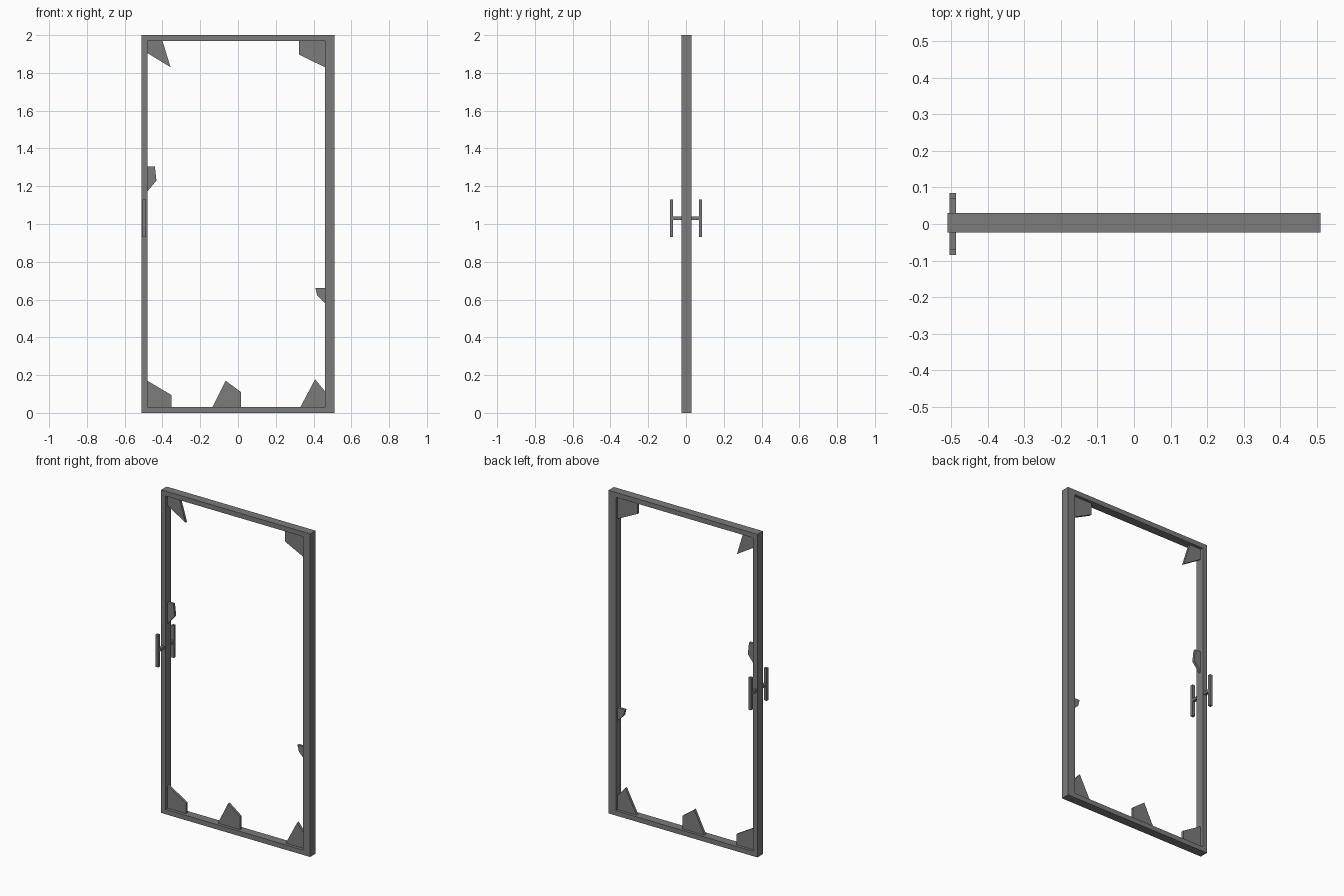
import bpy
import bmesh

cube = bpy.data.objects.get("Cube")
if cube:
    bpy.data.objects.remove(cube, do_unlink=True)

grey = bpy.data.materials.new("dark grey")
grey.use_nodes = True
grey.diffuse_color = (0.2, 0.2, 0.2, 1)
grey.node_tree.nodes["Principled BSDF"].inputs["Base Color"].default_value = (0.2, 0.2, 0.2, 1)


def finish(name, bm):
    bmesh.ops.recalc_face_normals(bm, faces=bm.faces)
    mesh = bpy.data.meshes.new(name)
    bm.to_mesh(mesh)
    bm.free()
    mesh.materials.append(grey)
    obj = bpy.data.objects.new(name, mesh)
    bpy.context.collection.objects.link(obj)
    return obj


def box(name, lo, hi):
    bm = bmesh.new()
    bmesh.ops.create_cube(bm, size=1)
    for v in bm.verts:
        v.co = [(a + b) / 2 + c * (b - a) for a, b, c in zip(lo, hi, v.co)]
    return finish(name, bm)


def slab(name, outline, y0, y1):
    """Extrude an x-z outline from y0 to y1."""
    bm = bmesh.new()
    face = bm.faces.new([bm.verts.new((x, y0, z)) for x, z in outline])
    new = bmesh.ops.extrude_face_region(bm, geom=[face])["geom"]
    for v in new:
        if isinstance(v, bmesh.types.BMVert):
            v.co.y = y1
    return finish(name, bm)


# Door frame: one mitred ring with a wider hinge stile
def rectangle(x0, x1, z0, z1):
    return [(x0, z0), (x1, z0), (x1, z1), (x0, z1)]


FRONT, BACK = -0.023, 0.03
bm = bmesh.new()
outer = rectangle(-0.51, 0.51, 0, 2)
inner = rectangle(-0.48, 0.46, 0.03, 1.97)
loops = [[bm.verts.new((x, y, z)) for x, z in ring]
         for ring, y in ((outer, FRONT), (inner, FRONT), (inner, BACK), (outer, BACK))]
for k in range(4):
    a, b = loops[k], loops[(k + 1) % 4]
    for i in range(4):
        j = (i + 1) % 4
        bm.faces.new((a[i], a[j], b[j], b[i]))
finish("door_frame", bm)

# Broken glass left along the edges of the opening
shards = {
    "top_right_shard": [(-0.48, 1.97), (-0.40, 1.97), (-0.357, 1.83), (-0.48, 1.905)],
    "top_left_shard": [(0.323, 1.97), (0.46, 1.97), (0.46, 1.83), (0.323, 1.897)],
    "middle_right_shard": [(-0.48, 1.305), (-0.44, 1.305), (-0.432, 1.23), (-0.48, 1.172)],
    "middle_left_shard": [(0.41, 0.66), (0.46, 0.66), (0.46, 0.582), (0.42, 0.62)],
    "bottom_right_shard": [(-0.48, 0.03), (-0.353, 0.03), (-0.353, 0.095), (-0.48, 0.17)],
    "bottom_middle_shard": [(-0.135, 0.03), (0.016, 0.03), (0.016, 0.11), (-0.065, 0.17)],
    "bottom_left_shard": [(0.33, 0.03), (0.46, 0.03), (0.46, 0.115), (0.408, 0.178)],
}
for name, outline in shards.items():
    slab(name, outline, -0.004, 0.012)

# Pull handles on both sides, joined by a spindle through the stile
for side, s in (("front", -1), ("back", 1)):
    y0, y1 = sorted((s * 0.068, s * 0.085))
    box(side + "_handle_bar", (-0.505, y0, 0.93), (-0.487, y1, 1.13))
    y0, y1 = sorted((s * 0.068, s * 0.02))
    box(side + "_handle_spindle", (-0.505, y0, 1.022), (-0.487, y1, 1.039))
